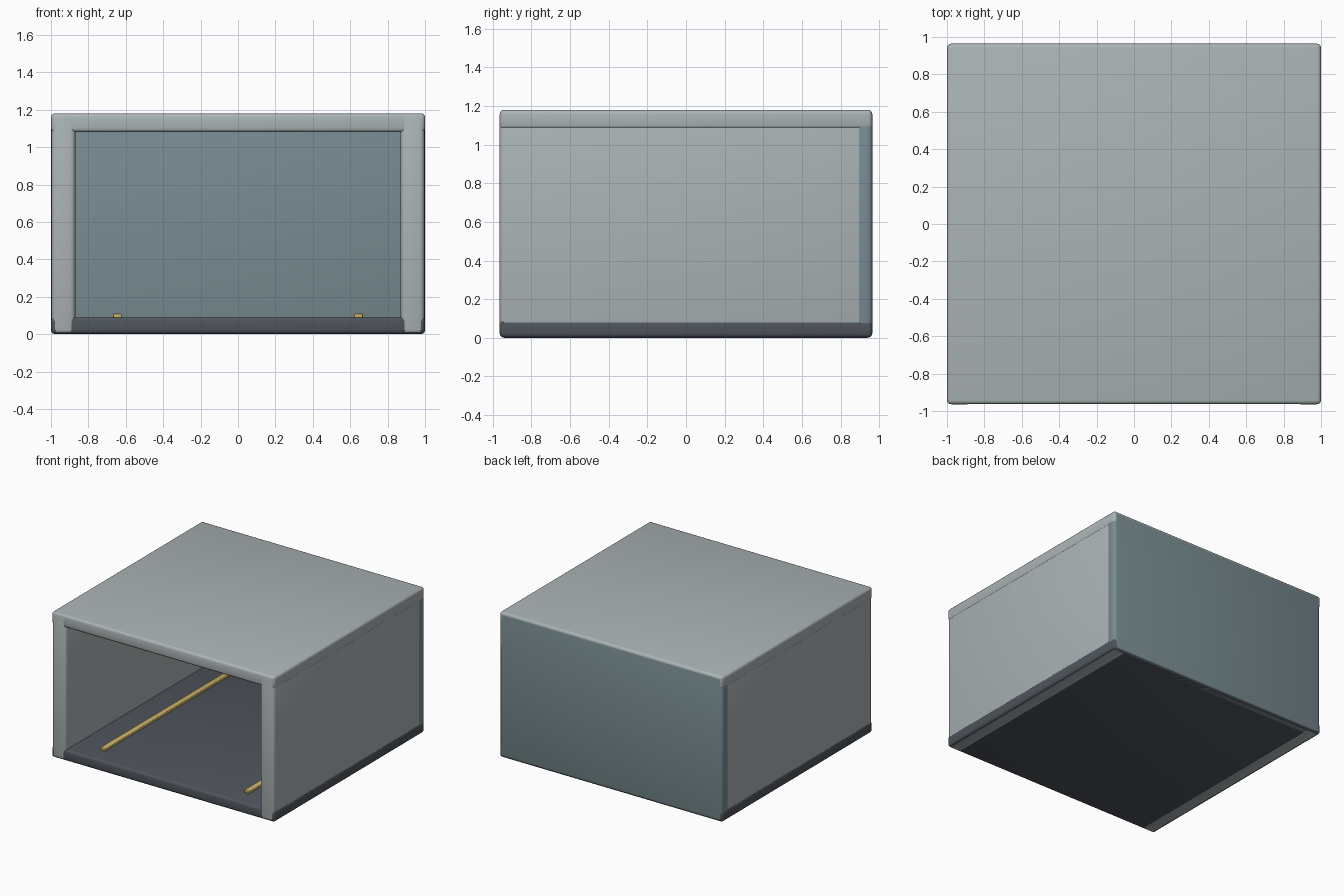
import bpy
from mathutils import Vector

cube = bpy.data.objects.get("Cube")
if cube:
    bpy.data.objects.remove(cube, do_unlink=True)


def material(name, rgb):
    m = bpy.data.materials.new(name)
    m.use_nodes = True
    colour = (*rgb, 1)
    m.diffuse_color = colour
    m.node_tree.nodes["Principled BSDF"].inputs["Base Color"].default_value = colour
    return m


def box(name, low, high, mat, bevel):
    """Rounded box between two opposite corners."""
    low, high = Vector(low), Vector(high)
    bpy.ops.mesh.primitive_cube_add(size=1, location=(low + high) / 2)
    ob = bpy.context.object
    ob.name = name
    ob.scale = high - low
    bpy.ops.object.transform_apply(location=False, rotation=False, scale=True)
    ob.data.materials.append(mat)
    mod = ob.modifiers.new("rounded_edges", "BEVEL")
    mod.width = bevel
    mod.segments = 3
    bpy.ops.object.modifier_apply(modifier=mod.name)
    bpy.ops.object.shade_smooth_by_angle(angle=0.6)
    return ob


pale_grey = material("pale_grey", (0.41, 0.456, 0.462))
slate = material("dark_slate", (0.078, 0.09, 0.107))
teal = material("grey_teal", (0.19, 0.262, 0.283))
yellow = material("dull_yellow", (0.6, 0.44, 0.14))

X, Y, TOP = 1.0, 0.965, 1.18
GAP = 0.0015  # small steps keep overlapping faces apart

# Floor slab and roof slab
box("floor", (-X, -Y + GAP, GAP), (X, Y - GAP, 0.09), slate, 0.02)
box("roof", (-X, -Y + GAP, 1.08), (X, Y - GAP, TOP), pale_grey, 0.02)

# Back wall
box("back_wall", (-X + GAP, 0.875, GAP), (X - GAP, Y, TOP - GAP), teal, 0.025)

# Side walls and floor guide stripes, one on each side
for side, s in (("right", -1), ("left", 1)):
    xs = sorted((s * 0.87, s * (X - 2 * GAP)))
    box(side + "_wall", (xs[0], -Y, 0), (xs[1], Y - 2 * GAP, TOP - 2 * GAP), pale_grey, 0.025)
    xs = sorted((s * 0.622, s * 0.668))
    box(side + "_floor_stripe", (xs[0], -0.81, 0.088), (xs[1], 0.81, 0.11), yellow, 0.005)
